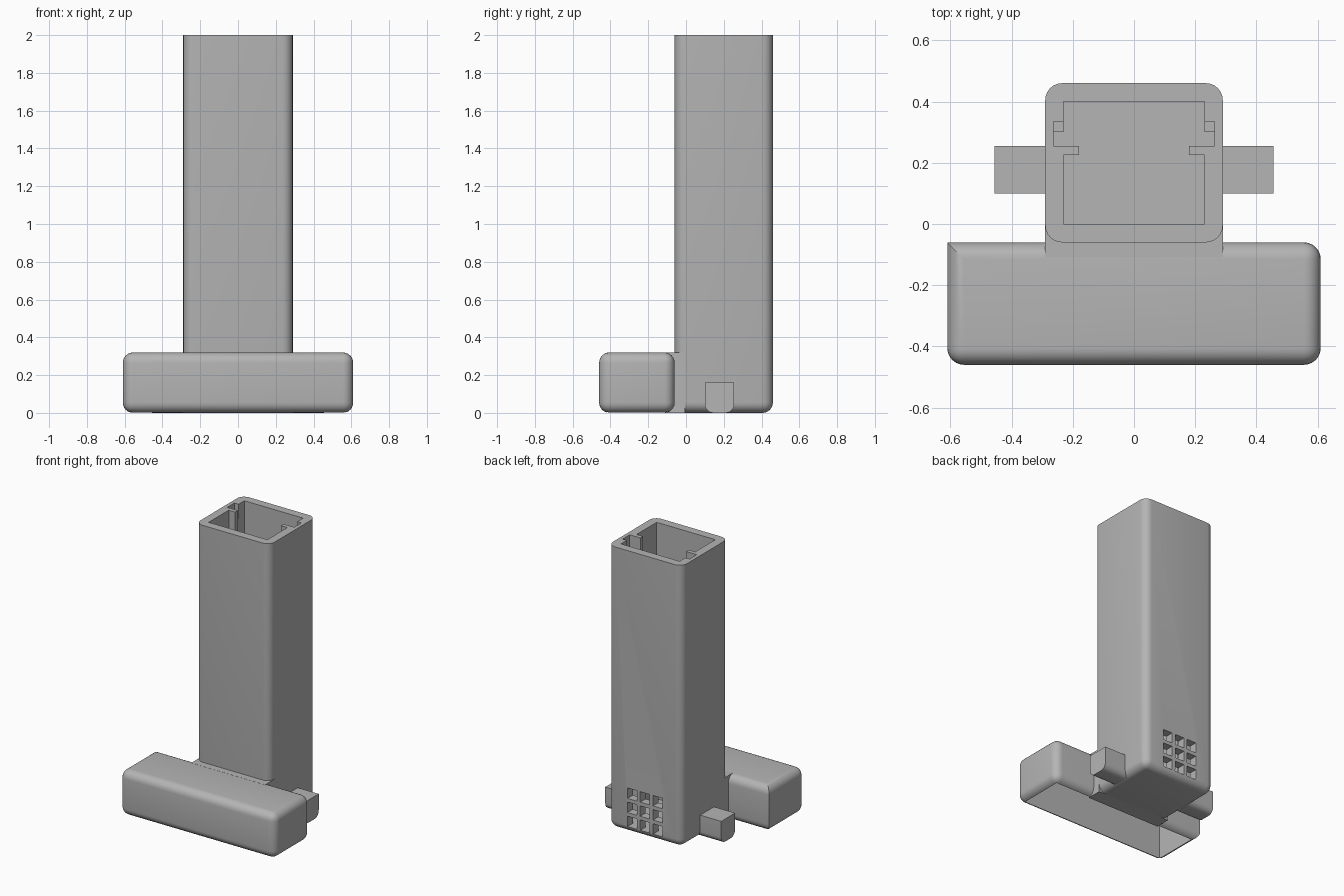
import bpy, bmesh
from mathutils import Vector

cube = bpy.data.objects.get("Cube")
if cube:
    bpy.data.objects.remove(cube, do_unlink=True)

# Single matte grey plastic
GREY = (0.46, 0.46, 0.46, 1)
mat = bpy.data.materials.new("Matte grey")
mat.use_nodes = True
mat.diffuse_color = GREY
mat.node_tree.nodes["Principled BSDF"].inputs["Base Color"].default_value = GREY


def finish(bm, name):
    bmesh.ops.recalc_face_normals(bm, faces=bm.faces)
    mesh = bpy.data.meshes.new(name)
    bm.to_mesh(mesh)
    bm.free()
    mesh.materials.append(mat)
    ob = bpy.data.objects.new(name, mesh)
    bpy.context.collection.objects.link(ob)
    return ob


def box(name, lo, hi, radius=0, rounded=None):
    """Box between two corners; edges accepted by rounded(mid, direction) get a radius."""
    bm = bmesh.new()
    bmesh.ops.create_cube(bm, size=1)
    lo, hi = Vector(lo), Vector(hi)
    for v in bm.verts:
        v.co = (lo + hi) / 2 + v.co * (hi - lo)
    if radius:
        edges = []
        for e in bm.edges:
            a, b = (v.co for v in e.verts)
            if rounded((a + b) / 2, (b - a).normalized()):
                edges.append(e)
        bmesh.ops.bevel(bm, geom=edges, offset=radius, segments=6, profile=0.5, affect='EDGES')
    return finish(bm, name)


def prism(name, outline, z0, z1):
    bm = bmesh.new()
    face = bm.faces.new([bm.verts.new((x, y, z0)) for x, y in outline])
    top = bmesh.ops.extrude_face_region(bm, geom=[face])["geom"]
    for g in top:
        if isinstance(g, bmesh.types.BMVert):
            g.co.z = z1
    return finish(bm, name)


def cut(target, cutter):
    mod = target.modifiers.new("cut", 'BOOLEAN')
    mod.operation = 'DIFFERENCE'
    mod.solver = 'EXACT'
    mod.object = cutter
    bpy.context.view_layer.objects.active = target
    bpy.ops.object.modifier_apply(modifier=mod.name)
    bpy.data.objects.remove(cutter, do_unlink=True)


def smooth(ob):
    bpy.ops.object.select_all(action='DESELECT')
    ob.select_set(True)
    bpy.context.view_layer.objects.active = ob
    bpy.ops.object.shade_smooth_by_angle(angle=0.5)


# Tower: rounded vertical and bottom edges, flat open top
tower = box("tower", (-0.29, -0.06, 0), (0.29, 0.46, 2), 0.055,
            lambda mid, d: mid.z < 1.9)

# Tower cavity, leaving a guide rib and a slot on each side
half = [(0.23, 0), (0.23, 0.225), (0.18, 0.225), (0.18, 0.255),
        (0.263, 0.255), (0.263, 0.3), (0.23, 0.3), (0.23, 0.4)]
cut(tower, prism("cavity", half + [(-x, y) for x, y in reversed(half)], 0.04, 2.1))

# Shallow stepped pockets beside the slots
for s in (-1, 1):
    xs = sorted((s * 0.2, s * 0.263))
    cut(tower, box("pocket", (xs[0], 0.295, 1.9), (xs[1], 0.335, 2.1)))

# Grid of square vents low on the back
for i in range(3):
    for j in range(3):
        x, z = (i - 1) * 0.1, 0.08 + j * 0.1
        cut(tower, box("vent", (x - 0.037, 0.35, z - 0.037), (x + 0.037, 0.5, z + 0.037)))
smooth(tower)

# Front housing: rounded shell open underneath, one rear vertical edge left sharp
housing = box("front_housing", (-0.61, -0.46, 0), (0.61, -0.06, 0.32), 0.055,
              lambda mid, d: not (abs(d.z) > 0.9 and mid.x < 0 and mid.y > -0.2))
cut(housing, box("housing_cavity", (-0.57, -0.42, -0.1), (0.57, -0.1, 0.28)))
smooth(housing)

# Bridge joining housing and tower
box("bridge", (-0.29, -0.11, 0), (0.29, -0.005, 0.32))

# Side lugs with rounded lower edges
for s, side in ((1, "left"), (-1, "right")):
    xs = sorted((s * 0.26, s * 0.455))
    lug = box(side + "_lug", (xs[0], 0.1, 0), (xs[1], 0.255, 0.16), 0.045,
              lambda mid, d: abs(d.x) > 0.9 and mid.z < 0.05)
    smooth(lug)
